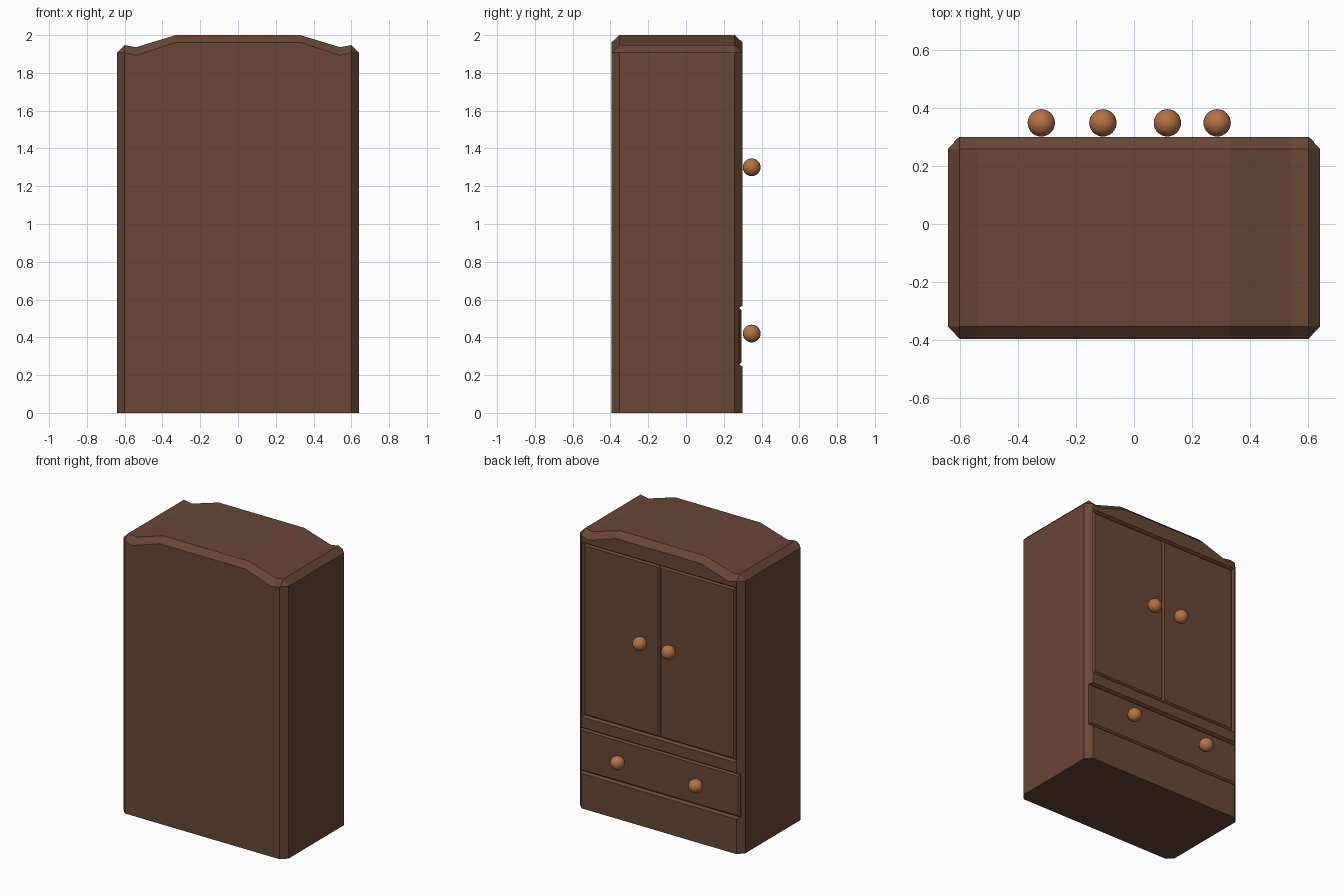
import bpy, bmesh

if "Cube" in bpy.data.objects:
    bpy.data.objects.remove(bpy.data.objects["Cube"])


def material(name, color):
    m = bpy.data.materials.new(name)
    m.diffuse_color = (*color, 1)
    m.use_nodes = True
    m.node_tree.nodes["Principled BSDF"].inputs["Base Color"].default_value = m.diffuse_color
    return m


WOOD = material("dark_wood", (0.14, 0.062, 0.035))
KNOB = material("knob_wood", (0.46, 0.17, 0.055))


def loft(name, rings, mat=WOOD):
    """Closed solid through rings of (x, z) points, each given as (y, points)."""
    bm = bmesh.new()
    loops = [[bm.verts.new((x, y, z)) for x, z in pts] for y, pts in rings]
    n = len(loops[0])
    for a, b in zip(loops, loops[1:]):
        for i in range(n):
            j = (i + 1) % n
            bm.faces.new((a[i], a[j], b[j], b[i]))
    bm.faces.new(loops[0])
    bm.faces.new(loops[-1])
    bmesh.ops.remove_doubles(bm, verts=bm.verts, dist=1e-5)
    bmesh.ops.recalc_face_normals(bm, faces=bm.faces)
    me = bpy.data.meshes.new(name)
    bm.to_mesh(me)
    bm.free()
    me.materials.append(mat)
    ob = bpy.data.objects.new(name, me)
    bpy.context.collection.objects.link(ob)
    return ob


def mirrored(half):
    return half + [(-x, z) for x, z in reversed(half)]


def rect(x0, x1, z0, z1, d=0.0):
    return [(x0 + d, z0 + d), (x1 - d, z0 + d), (x1 - d, z1 - d), (x0 + d, z1 - d)]


def carve(body, name, x0, x1, z0, z1):
    """Cut a shallow recess with sloping walls into the door side."""
    cutter = loft(name, [(0.282, rect(x0, x1, z0, z1, 0.012)),
                         (0.30, rect(x0, x1, z0, z1)),
                         (0.32, rect(x0, x1, z0, z1))])
    mod = body.modifiers.new(name, "BOOLEAN")
    mod.operation = "DIFFERENCE"
    mod.solver = "EXACT"
    mod.object = cutter
    bpy.context.view_layer.objects.active = body
    bpy.ops.object.modifier_apply(modifier=name)
    bpy.data.objects.remove(cutter)


def panel(name, x0, x1, z0, z1):
    """Board with chamfered front edges."""
    return loft(name, [(0.25, rect(x0, x1, z0, z1)),
                       (0.283, rect(x0, x1, z0, z1)),
                       (0.294, rect(x0, x1, z0, z1, 0.011))])


# Cabinet body with chamfered edges and a shaped crown
full = mirrored([(0.64, 0), (0.64, 1.907), (0.60, 1.947), (0.54, 1.936), (0.33, 2.0)])
inset = mirrored([(0.60, 0), (0.60, 1.907), (0.60, 1.907), (0.54, 1.893), (0.33, 1.961)])
body = loft("cabinet_body", [(-0.395, inset), (-0.353, full), (0.258, full), (0.30, inset)])

# Recesses for the doors and the drawer
carve(body, "door_recess", -0.598, 0.598, 0.64, 1.865)
carve(body, "drawer_recess", -0.66, 0.66, 0.244, 0.568)

# Doors and drawer front
panel("left_door", -0.586, 0.0, 0.652, 1.853)
panel("right_door", 0.0, 0.586, 0.652, 1.853)
panel("drawer_front", -0.62, 0.62, 0.257, 0.555)

# Round knobs
for name, x, z in (("left_door_knob", -0.107, 1.30), ("right_door_knob", 0.115, 1.30),
                   ("left_drawer_knob", -0.319, 0.42), ("right_drawer_knob", 0.286, 0.42)):
    bpy.ops.mesh.primitive_uv_sphere_add(segments=32, ring_count=16, radius=0.047,
                                         location=(x, 0.348, z))
    knob = bpy.context.object
    knob.name = name
    knob.data.materials.append(KNOB)
    bpy.ops.object.shade_smooth()
